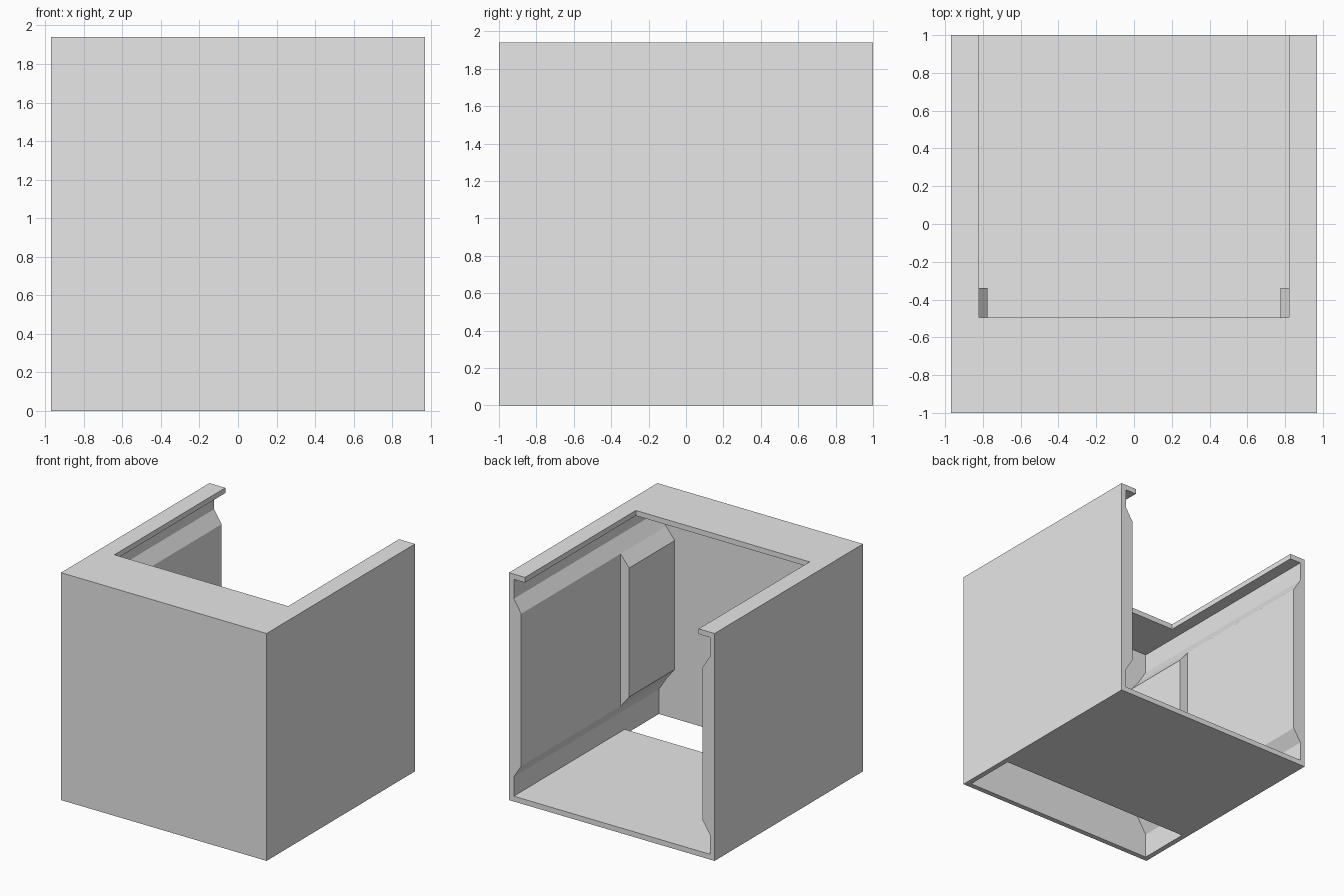
import bpy
import bmesh

cube = bpy.data.objects.get("Cube")
if cube:
    bpy.data.objects.remove(cube, do_unlink=True)

# Overall size, sheet thickness and the shared edge of both openings
W, D, H, T = 0.97, 1.0, 1.94, 0.045
INNER, FRONT, EDGE = W - T, -D + T, -0.495
LIP = 0.82

grey = bpy.data.materials.new("light grey")
grey.use_nodes = True
grey.diffuse_color = (0.8, 0.8, 0.8, 1)
grey.node_tree.nodes["Principled BSDF"].inputs["Base Color"].default_value = (0.8, 0.8, 0.8, 1)


def prism(name, outline, place, depth):
    """Extrude a closed outline along the vector depth."""
    bm = bmesh.new()
    face = bm.faces.new([bm.verts.new(place(a, b)) for a, b in outline])
    moved = bmesh.ops.extrude_face_region(bm, geom=[face])["geom"]
    bmesh.ops.translate(bm, vec=depth, verts=[v for v in moved if isinstance(v, bmesh.types.BMVert)])
    bmesh.ops.recalc_face_normals(bm, faces=bm.faces)
    mesh = bpy.data.meshes.new(name)
    bm.to_mesh(mesh)
    bm.free()
    mesh.materials.append(grey)
    obj = bpy.data.objects.new(name, mesh)
    bpy.context.collection.objects.link(obj)
    return obj


# Outer shell: U-shaped top rim, side walls, front wall
rim = [(-W, -D), (W, -D), (W, D), (LIP, D), (LIP, EDGE), (-LIP, EDGE), (-LIP, D), (-W, D)]
prism("top_rim", rim, lambda x, y: (x, y, H - T), (0, 0, T))
front = [(-INNER, T), (INNER, T), (INNER, H - T), (-INNER, H - T)]
prism("front_wall", front, lambda x, z: (x, -D, z), (0, T, 0))

# Floor panel and front sill, leaving a slot between them
for name, y0, y1 in (("floor_panel", EDGE, D), ("front_sill", -D, FRONT)):
    strip = [(-INNER, y0), (INNER, y0), (INNER, y1), (-INNER, y1)]
    prism(name, strip, lambda x, y: (x, y, 0), (0, 0, T))

# Side walls with a chamfered thick band, and a thicker pad near the front
for side, s in (("left", 1), ("right", -1)):
    wall = [(W, 0), (W, H - T), (INNER, H - T), (INNER, 1.73), (0.855, 1.62),
            (0.855, 0.32), (INNER, 0.21), (INNER, 0)]
    prism(side + "_wall", wall, lambda x, z: (s * x, -D, z), (0, 2 * D, 0))
    pad = [(0.855, 0.32), (0.775, 0.42), (0.775, 1.52), (0.855, 1.62)]
    prism(side + "_pad", pad, lambda x, z: (s * x, FRONT, z), (0, -0.34 - FRONT, 0))
